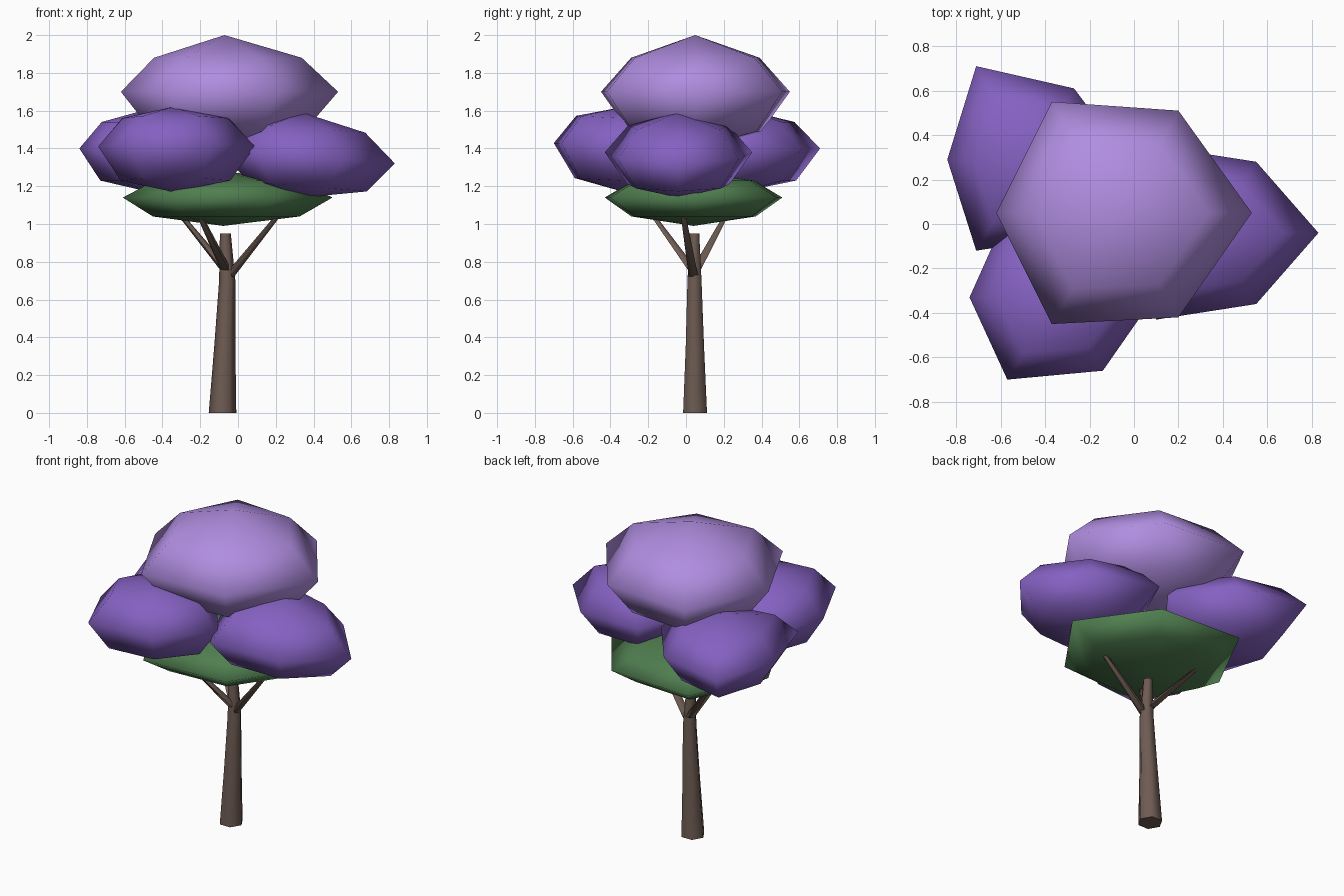
import bpy
import bmesh
import math
from mathutils import Vector

cube = bpy.data.objects.get("Cube")
if cube:
    bpy.data.objects.remove(cube, do_unlink=True)


def make_material(name, rgb):
    mat = bpy.data.materials.new(name)
    mat.use_nodes = True
    colour = (*rgb, 1.0)
    mat.diffuse_color = colour
    mat.node_tree.nodes["Principled BSDF"].inputs["Base Color"].default_value = colour
    return mat


bark = make_material("bark_brown", (0.155, 0.105, 0.085))
leaf = make_material("leaf_green", (0.08, 0.21, 0.08))
violet = make_material("deep_violet", (0.235, 0.12, 0.54))
lilac = make_material("pale_lilac", (0.43, 0.265, 0.74))


def loft(name, rings, material, start=None, end=None, sharp=180):
    """Bridge equal rings of points, closing each end with a tip or a flat cap."""
    bm = bmesh.new()
    loops = [[bm.verts.new(p) for p in ring] for ring in rings]
    n = len(loops[0])
    for low, high in zip(loops, loops[1:]):
        for i in range(n):
            j = (i + 1) % n
            bm.faces.new((low[i], low[j], high[j], high[i]))
    for loop, tip in ((loops[0], start), (loops[-1], end)):
        if tip is None:
            bm.faces.new(loop)
        else:
            v = bm.verts.new(tip)
            for i in range(n):
                bm.faces.new((loop[i], loop[(i + 1) % n], v))
    bmesh.ops.recalc_face_normals(bm, faces=bm.faces)
    mesh = bpy.data.meshes.new(name)
    bm.to_mesh(mesh)
    bm.free()
    mesh.materials.append(material)
    obj = bpy.data.objects.new(name, mesh)
    bpy.context.collection.objects.link(obj)
    bpy.ops.object.select_all(action="DESELECT")
    obj.select_set(True)
    bpy.context.view_layer.objects.active = obj
    bpy.ops.object.shade_smooth_by_angle(angle=math.radians(sharp))
    return obj


def canopy(name, outline, heights, material, slope=(0, 0)):
    """Flattened hexagonal ball: heights run bottom, low ring, rim, high ring, top."""
    centre = sum((Vector(p) for p in outline), Vector((0, 0))) / len(outline)
    tilt = Vector(slope)

    def ring(scale, z):
        points = []
        for p in outline:
            d = (Vector(p) - centre) * scale
            points.append((*(centre + d), z + d.dot(tilt)))
        return points

    bottom, low, rim, high, top = heights
    rings = [ring(0.7, low), ring(1, rim), ring(0.68, high)]
    loft(name, rings, material, (*centre, bottom), (*centre, top))


def limb(name, stations, sides=6):
    """Tapered round limb from (x, y, z, radius) stations."""
    rings = []
    for x, y, z, r in stations:
        turns = [math.tau * i / sides for i in range(sides)]
        rings.append([(x + r * math.cos(a), y + r * math.sin(a), z) for a in turns])
    loft(name, rings, bark, sharp=65)


# Trunk and three branches
limb("trunk", [(-0.082, 0.048, 0, 0.073), (-0.07, 0.047, 0.35, 0.056),
               (-0.057, 0.045, 0.7, 0.043), (-0.067, 0.045, 0.95, 0.029)])
branches = {
    "left_branch": ((-0.05, 0.04, 0.72), (0.24, -0.02, 1.08)),
    "back_right_branch": ((-0.06, 0.05, 0.75), (-0.33, 0.23, 1.08)),
    "front_right_branch": ((-0.06, 0.04, 0.75), (-0.22, -0.2, 1.08)),
}
for name, (root, tip) in branches.items():
    limb(name, [(*root, 0.029), (*tip, 0.014)])

# Green under-canopy
canopy("lower_foliage",
       [(0.5, 0.04), (0.19, 0.48), (-0.37, 0.51), (-0.61, 0.04), (-0.37, -0.43), (0.19, -0.4)],
       (0.99, 1.04, 1.14, 1.23, 1.28), leaf)

# Three violet blossom clumps
canopy("left_blossom",
       [(0.83, -0.04), (0.55, 0.28), (0.1, 0.35), (-0.08, -0.04), (0.1, -0.43), (0.55, -0.36)],
       (1.14, 1.2, 1.36, 1.51, 1.59), violet, (-0.08, 0))
canopy("back_right_blossom",
       [(-0.84, 0.29), (-0.71, 0.71), (-0.27, 0.61), (-0.02, 0.28), (-0.27, -0.05), (-0.71, -0.12)],
       (1.17, 1.23, 1.4, 1.54, 1.61), violet)
canopy("front_right_blossom",
       [(-0.74, -0.33), (-0.57, -0.7), (-0.14, -0.66), (0.09, -0.33), (-0.14, -0.01), (-0.57, 0.05)],
       (1.17, 1.23, 1.41, 1.56, 1.62), violet, (0, -0.05))

# Pale crown
canopy("crown_blossom",
       [(0.53, 0.05), (0.2, 0.51), (-0.37, 0.55), (-0.62, 0.05), (-0.37, -0.45), (0.2, -0.42)],
       (1.4, 1.49, 1.7, 1.88, 2.0), lilac)
